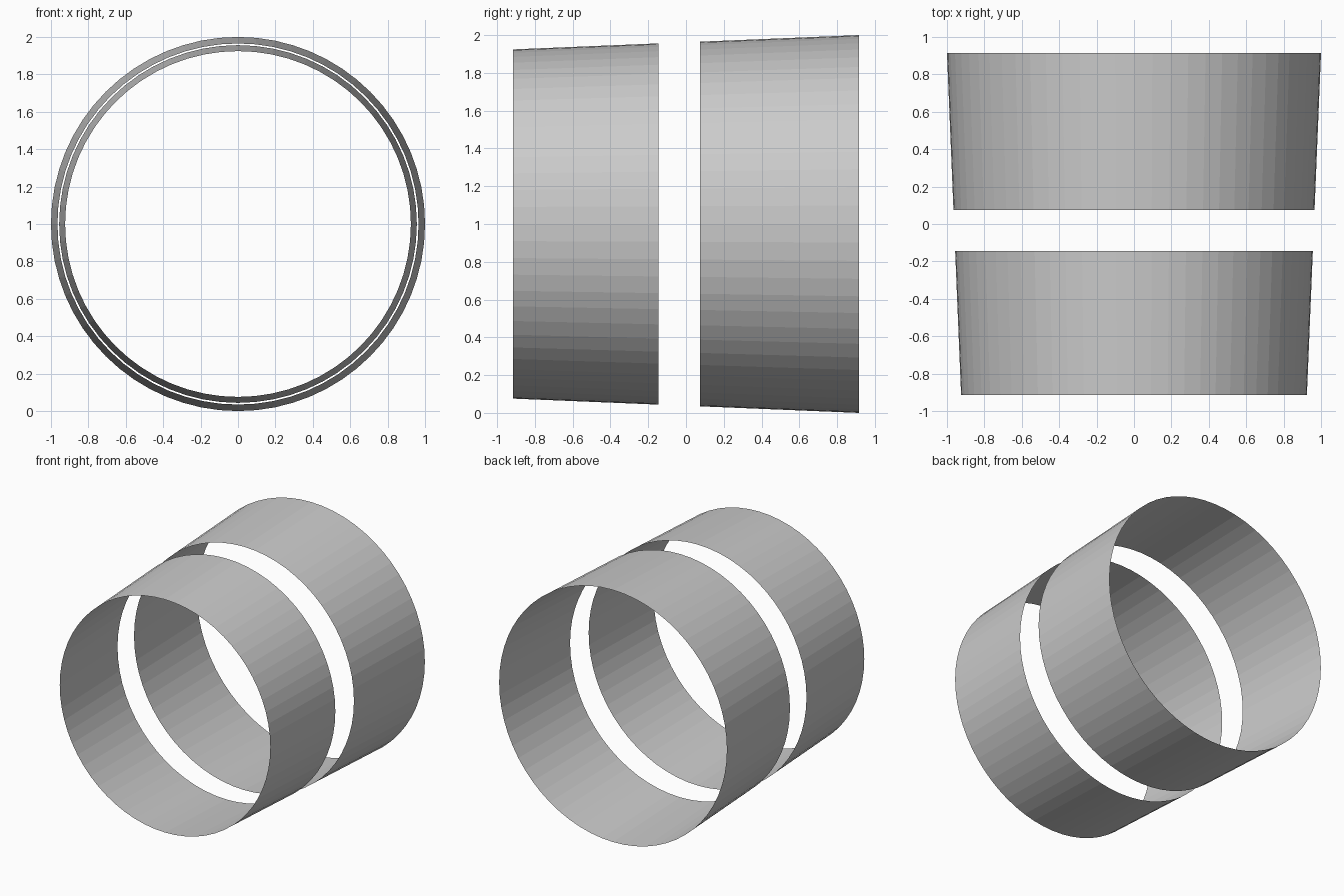
import bpy, bmesh
from math import cos, sin, tau

if "Cube" in bpy.data.objects:
    bpy.data.objects.remove(bpy.data.objects["Cube"])

SIDES = 64


def radius(y):
    # both bands lie on one gentle cone, widest at the back
    return 1.0 + (y - 0.915) * 0.0413


def band(name, y0, y1):
    # open, paper-thin conical ring around the y axis
    bm = bmesh.new()
    rings = []
    for y in (y0, y1):
        r = radius(y)
        rings.append([bm.verts.new((r * cos(tau * i / SIDES), y, 1 + r * sin(tau * i / SIDES)))
                      for i in range(SIDES)])
    a, b = rings
    for i in range(SIDES):
        j = (i + 1) % SIDES
        bm.faces.new((a[i], b[i], b[j], a[j]))
    mesh = bpy.data.meshes.new(name)
    bm.to_mesh(mesh)
    bm.free()
    obj = bpy.data.objects.new(name, mesh)
    bpy.context.collection.objects.link(obj)


band("front_band", -0.915, -0.145)
band("back_band", 0.075, 0.915)
